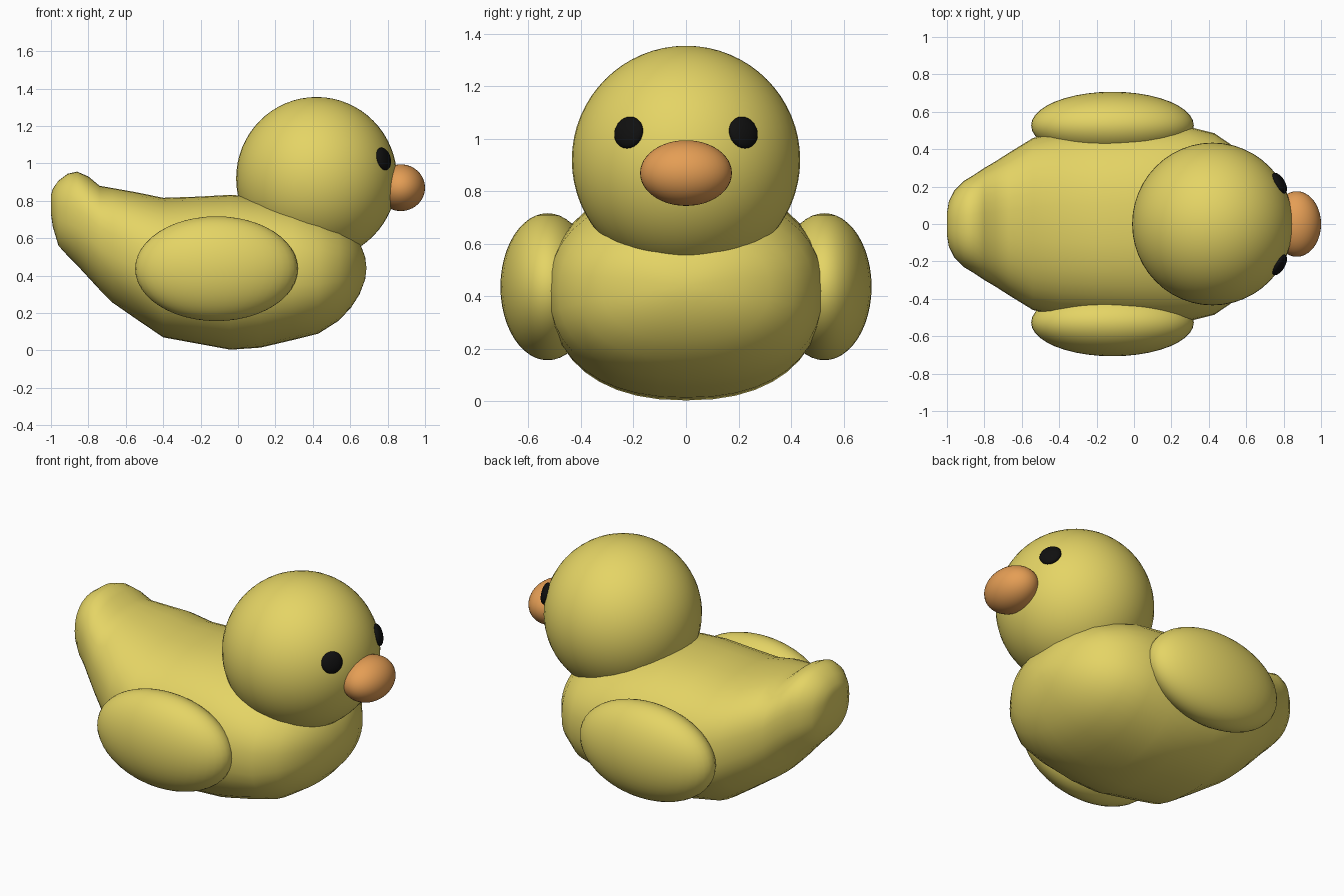
import bpy, bmesh, math
from mathutils import Vector

if "Cube" in bpy.data.objects:
    bpy.data.objects.remove(bpy.data.objects["Cube"])


def material(name, rgb):
    m = bpy.data.materials.new(name)
    m.diffuse_color = (*rgb, 1)
    m.use_nodes = True
    m.node_tree.nodes["Principled BSDF"].inputs["Base Color"].default_value = m.diffuse_color
    return m


YELLOW = material("yellow", (0.78, 0.66, 0.13))
ORANGE = material("orange", (0.78, 0.34, 0.09))
BLACK = material("black", (0.005, 0.005, 0.005))


def finish(name, bm, mat):
    bmesh.ops.recalc_face_normals(bm, faces=bm.faces[:])
    for f in bm.faces:
        f.smooth = True
    me = bpy.data.meshes.new(name)
    bm.to_mesh(me)
    bm.free()
    me.materials.append(mat)
    ob = bpy.data.objects.new(name, me)
    bpy.context.collection.objects.link(ob)
    return ob


def ellipsoid(name, loc, radii, mat, u=40, v=24):
    bm = bmesh.new()
    bmesh.ops.create_uvsphere(bm, u_segments=u, v_segments=v, radius=1)
    bmesh.ops.scale(bm, vec=radii, verts=bm.verts[:])
    ob = finish(name, bm, mat)
    ob.location = loc
    return ob


# body: rounded sections (x, bottom, top, half width) from tail to chest
SECTIONS = [
    (-1.0, .73, .83, .06), (-.99, .66, .865, .12), (-.96, .56, .908, .18),
    (-.91, .505, .945, .23), (-.86, .455, .956, .26), (-.80, .39, .93, .30),
    (-.74, .325, .88, .335), (-.67, .255, .868, .38), (-.54, .165, .845, .46),
    (-.40, .07, .816, .495), (-.22, .037, .822, .51), (-.04, .004, .832, .52),
    (.12, .015, .82, .522), (.29, .055, .79, .52), (.43, .09, .745, .485),
    (.54, .16, .69, .41), (.605, .23, .635, .32), (.65, .30, .58, .22),
    (.68, .38, .50, .10),
]
N = 40


def spow(t, p):
    return math.copysign(abs(t) ** p, t)


bm = bmesh.new()
rings = []
for x, lo, hi, w in SECTIONS:
    ring = []
    for i in range(N):
        a = 2 * math.pi * i / N
        ring.append(bm.verts.new((x, w * spow(math.cos(a), 2 / 2.3),
                                  (lo + hi) / 2 + (hi - lo) / 2 * spow(math.sin(a), 2 / 2.3))))
    rings.append(ring)
for r, s in zip(rings, rings[1:]):
    for i in range(N):
        j = (i + 1) % N
        bm.faces.new((r[i], r[j], s[j], s[i]))
for ring, tip in ((rings[0], (-1.0, 0, .78)), (rings[-1], (.687, 0, .44))):
    c = bm.verts.new(tip)
    for i in range(N):
        bm.faces.new((ring[i], ring[(i + 1) % N], c))
finish("body", bm, YELLOW)

# head and beak
HEAD = Vector((.42, 0, .92))
ellipsoid("head", HEAD, (.43, .435, .435), YELLOW, 48, 32)
ellipsoid("beak", (.87, 0, .87), (.13, .175, .125), ORANGE)

# wings and eyes on both sides
for side, s in (("right", -1), ("left", 1)):
    ellipsoid("wing_" + side, (-.115, s * .527, .437), (.435, .18, .28), YELLOW)
    out = Vector((.36, s * .22, .105)).normalized()
    eye = ellipsoid("eye_" + side, HEAD + out * .432, (.062, .062, .026), BLACK, 24, 16)
    eye.rotation_mode = 'QUATERNION'
    eye.rotation_quaternion = out.to_track_quat('Z', 'Y')
